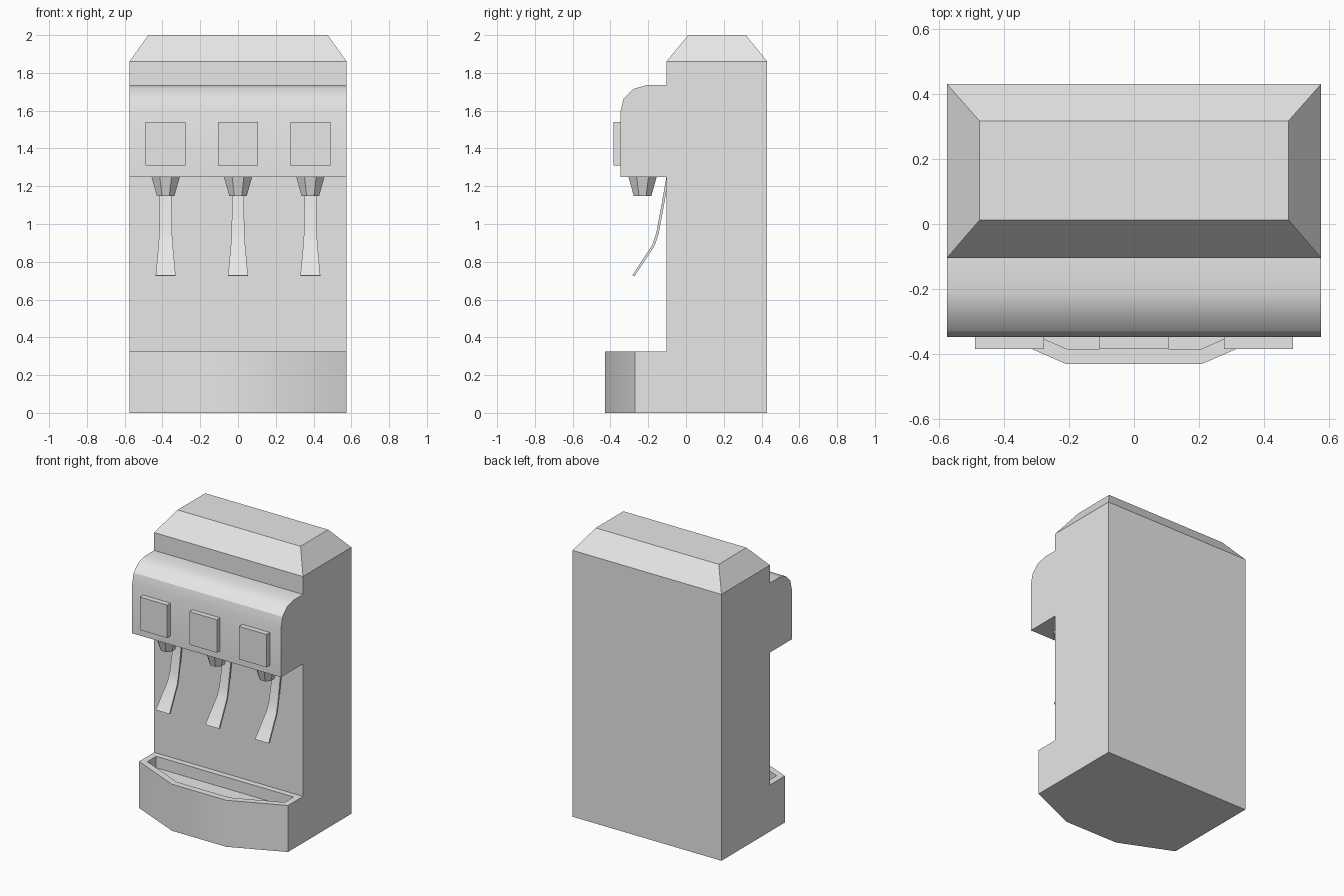
import bpy
import bmesh
from math import cos, sin, pi, radians

cube = bpy.data.objects.get("Cube")
if cube:
    bpy.data.objects.remove(cube, do_unlink=True)

grey = bpy.data.materials.new("light_grey")
grey.use_nodes = True
grey.diffuse_color = (0.8, 0.8, 0.8, 1)
grey.node_tree.nodes["Principled BSDF"].inputs["Base Color"].default_value = (0.8, 0.8, 0.8, 1)


def loft(name, rings):
    """Skin a series of equal-sized point rings and cap both ends."""
    bm = bmesh.new()
    loops = [[bm.verts.new(p) for p in ring] for ring in rings]
    n = len(loops[0])
    for a, b in zip(loops, loops[1:]):
        for i in range(n):
            j = (i + 1) % n
            bm.faces.new((a[i], a[j], b[j], b[i]))
    bm.faces.new(loops[0][::-1])
    bm.faces.new(loops[-1])
    bmesh.ops.recalc_face_normals(bm, faces=bm.faces)
    mesh = bpy.data.meshes.new(name)
    bm.to_mesh(mesh)
    bm.free()
    mesh.materials.append(grey)
    obj = bpy.data.objects.new(name, mesh)
    bpy.context.collection.objects.link(obj)
    bpy.ops.object.select_all(action='DESELECT')
    obj.select_set(True)
    bpy.context.view_layer.objects.active = obj
    bpy.ops.object.shade_smooth_by_angle(angle=radians(30))
    return obj


def rect(x0, x1, y0, y1, z):
    return [(x0, y0, z), (x1, y0, z), (x1, y1, z), (x0, y1, z)]


def mirrored(half, z):
    """Closed plan outline from its +x half."""
    return [(x, y, z) for x, y in half] + [(-x, y, z) for x, y in reversed(half)]


W = 0.575      # half width of the cabinet
WALL = -0.104  # front wall of the cabinet
BACK = 0.43

# Cabinet with the rounded dispensing head, as one side profile
side = [(BACK, 0), (BACK, 1.86), (WALL, 1.86), (WALL, 1.735),
        (-0.21, 1.735), (-0.28, 1.715), (-0.33, 1.665), (-0.348, 1.59),
        (-0.348, 1.25), (WALL, 1.25), (WALL, 0)]
loft("cabinet", [[(x, y, z) for y, z in side] for x in (-W, W)])

# Chamfered crown
loft("crown", [rect(-W, W, WALL, BACK, 1.86),
               rect(-0.475, 0.475, 0.012, 0.317, 2.0)])

# Drip tray with a recessed basin
outer = [(W, WALL), (W, -0.27), (0.21, -0.43)]
inner = [(0.53, -0.145), (0.53, -0.243), (0.204, -0.385)]
loft("drip_tray", [mirrored(outer, 0), mirrored(outer, 0.325),
                   mirrored(inner, 0.325), mirrored(inner, 0.245)])


def nozzle_ring(cx, apothem, z):
    r = apothem / cos(pi / 8)
    return [(cx + r * cos(a), -0.23 + r * sin(a), z)
            for a in ((k + 0.5) * pi / 4 for k in range(8))]


# Lever path: y, z, half width
lever = [(-0.104, 1.25, 0.032), (-0.13, 1.1, 0.032), (-0.158, 0.95, 0.034),
         (-0.178, 0.89, 0.038), (-0.285, 0.727, 0.053)]

# Three dispensing stations
for label, cx in (("right", -0.383), ("middle", 0), ("left", 0.383)):
    loft(label + "_label_panel", [rect(cx - 0.106, cx + 0.106, -0.385, -0.345, z)
                                  for z in (1.31, 1.54)])
    loft(label + "_nozzle", [nozzle_ring(cx, 0.075, 1.25),
                             nozzle_ring(cx, 0.046, 1.147)])
    loft(label + "_lever", [[(cx - w, y, z), (cx + w, y, z),
                             (cx + w, y + 0.013, z - 0.003),
                             (cx - w, y + 0.013, z - 0.003)]
                            for y, z, w in lever])
